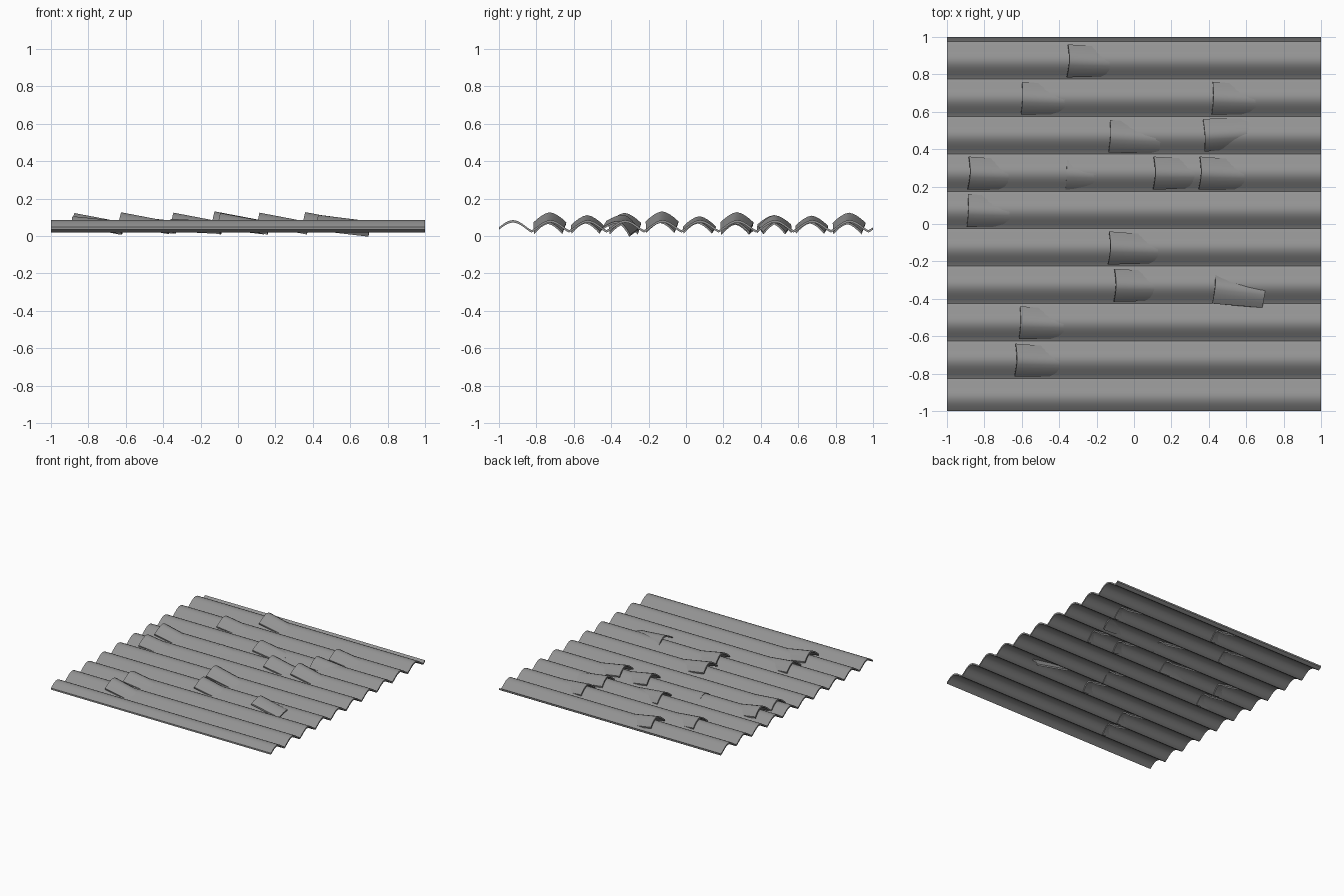
import bpy, math

if "Cube" in bpy.data.objects:
    bpy.data.objects.remove(bpy.data.objects["Cube"])

grey = bpy.data.materials.new("weathered grey")
grey.diffuse_color = (0.29, 0.29, 0.29, 1)
grey.use_nodes = True
grey.node_tree.nodes["Principled BSDF"].inputs["Base Color"].default_value = grey.diffuse_color

PERIOD, FIRST = 0.2, -0.925      # ridge spacing and y of the first ridge
THICK = 0.013


def strip(name, near, far):
    """Solid strip between two end sections; each section is (outer, inner) point lists."""
    n = len(near[0])
    verts = near[0] + near[1] + far[0] + far[1]
    a, b, c, d = 0, n, 2 * n, 3 * n
    faces = []
    for i in range(n - 1):
        j = i + 1
        faces += [(a + i, c + i, c + j, a + j), (b + i, b + j, d + j, d + i),
                  (a + i, a + j, b + j, b + i), (c + i, d + i, d + j, c + j)]
    faces += [(a, b, d, c), (a + n - 1, c + n - 1, d + n - 1, b + n - 1)]
    me = bpy.data.meshes.new(name)
    me.from_pydata(verts, [], faces)
    me.materials.append(grey)
    ob = bpy.data.objects.new(name, me)
    bpy.context.collection.objects.link(ob)
    bpy.context.view_layer.objects.active = ob
    ob.select_set(True)
    bpy.ops.object.mode_set(mode='EDIT')
    bpy.ops.mesh.select_all(action='SELECT')
    bpy.ops.mesh.normals_make_consistent(inside=False)
    bpy.ops.object.mode_set(mode='OBJECT')
    bpy.ops.object.shade_smooth_by_angle(angle=math.radians(35))
    ob.select_set(False)
    return ob


# Corrugated base sheet
def wave(y):
    return 0.032 + 0.053 * abs(math.cos(math.pi * (y - FIRST) / PERIOD)) ** 1.3


def sheet_section(x):
    ys = [-1 + 2 * i / 160 for i in range(161)]
    return ([(x, y, wave(y)) for y in ys], [(x, y, wave(y) - THICK) for y in ys])


strip("corrugated_roof_sheet", sheet_section(-1), sheet_section(1))


# Loose tapered barrel tiles, lifted at the left end
def tile_section(x, half):
    ts = [-1 + 2 * i / 8 for i in range(9)]
    outer = [(x, half * t, -0.055 * abs(t) ** 1.6) for t in ts]
    return outer, [(px, py * 0.97, pz - 0.012) for px, py, pz in outer]


# row, left x, apex height, yaw degrees, roll degrees
tiles = [
    (1, -0.625, 0.127, -2, 0),
    (2, -0.605, 0.112, -2, 0),
    (3, -0.095, 0.124, -1, 0),
    (3, 0.435, 0.113, -7, -14),
    (4, -0.125, 0.132, -2, 0),
    (5, -0.885, 0.106, -2, 0),
    (6, -0.875, 0.123, -2, 0),
    (6, -0.360, 0.092, -2, 0),
    (6, 0.115, 0.125, -1, 0),
    (6, 0.360, 0.128, -2, 0),
    (7, -0.125, 0.112, -3, -3),
    (7, 0.380, 0.112, 3, 3),
    (8, -0.595, 0.109, -2, 0),
    (8, 0.425, 0.109, -2, 0),
    (9, -0.345, 0.125, -2, 0),
]
for i, (row, x, top, yaw, roll) in enumerate(tiles):
    ob = strip(f"loose_tile_{i + 1}", tile_section(0, 0.088), tile_section(0.27, 0.077))
    drop = (top - 0.079) / 0.27 if top < 0.12 else 0.19
    ob.location = (x, FIRST + PERIOD * row - 0.003, top)
    ob.rotation_euler = (math.radians(roll), math.atan(max(drop, 0.05)), math.radians(yaw))
